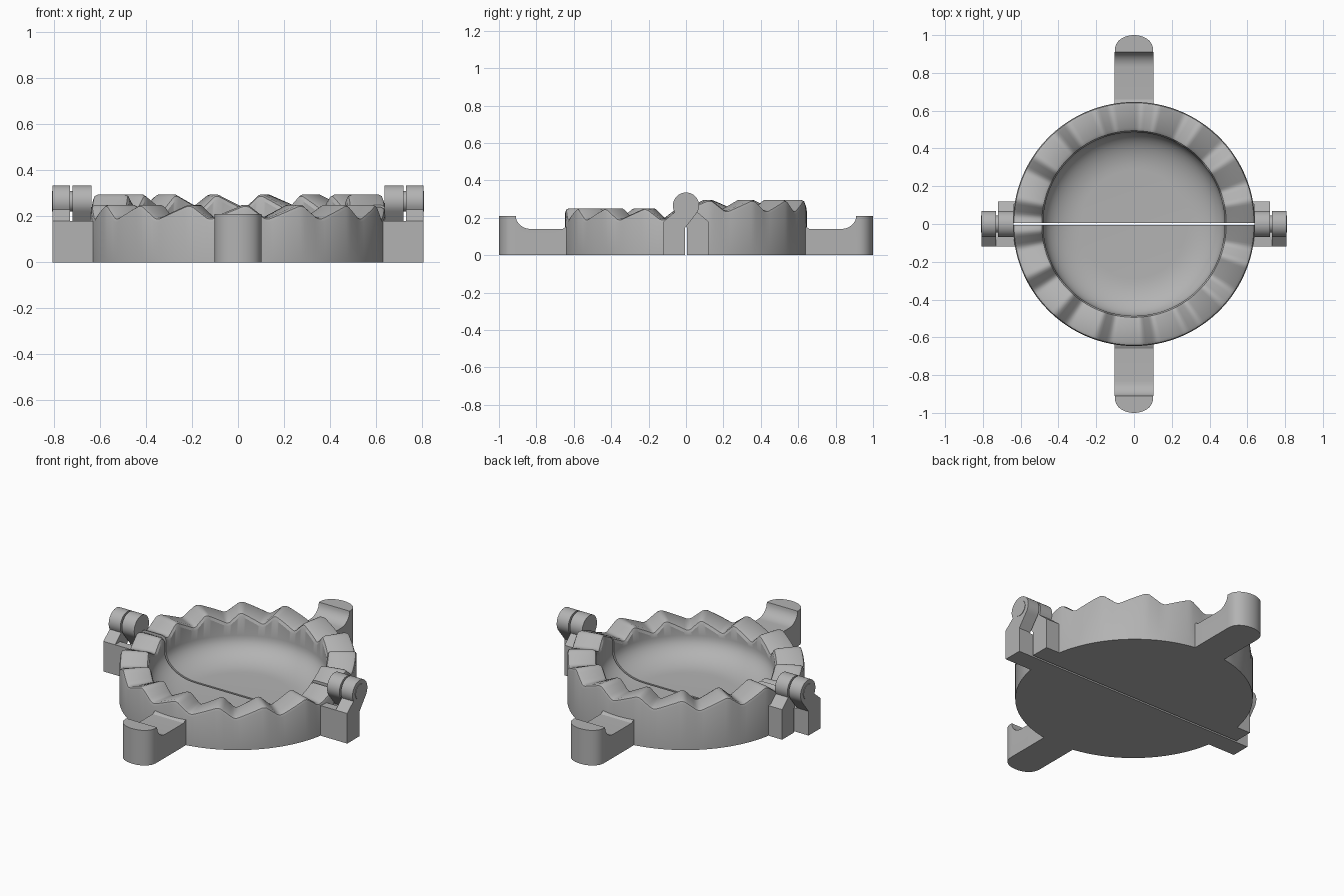
import bpy, bmesh, math
from math import sin, cos, pi, radians

if "Cube" in bpy.data.objects:
    bpy.data.objects.remove(bpy.data.objects["Cube"])

GREY = (0.45, 0.45, 0.45, 1)
plastic = bpy.data.materials.new("grey plastic")
plastic.use_nodes = True
plastic.diffuse_color = GREY
bsdf = plastic.node_tree.nodes["Principled BSDF"]
bsdf.inputs["Base Color"].default_value = GREY
bsdf.inputs["Roughness"].default_value = 0.6


def finish(name, bm):
    bmesh.ops.remove_doubles(bm, verts=bm.verts, dist=0.0002)
    bmesh.ops.recalc_face_normals(bm, faces=bm.faces)
    mesh = bpy.data.meshes.new(name)
    bm.to_mesh(mesh)
    bm.free()
    mesh.materials.append(plastic)
    ob = bpy.data.objects.new(name, mesh)
    bpy.context.collection.objects.link(ob)
    bpy.ops.object.select_all(action='DESELECT')
    ob.select_set(True)
    bpy.context.view_layer.objects.active = ob
    bpy.ops.object.shade_smooth_by_angle(angle=radians(28))
    return ob


def loft(name, loops):
    """Solid through a row of closed loops with capped ends."""
    bm = bmesh.new()
    rows = [[bm.verts.new(p) for p in loop] for loop in loops]
    for a, b in zip(rows, rows[1:]):
        for i in range(len(a)):
            j = (i + 1) % len(a)
            bm.faces.new((a[i], a[j], b[j], b[i]))
    bm.faces.new(rows[0])
    bm.faces.new(rows[-1])
    return finish(name, bm)


def extrude_x(name, profile, x0, x1):
    return loft(name, [[(x, y, z) for y, z in profile] for x in (x0, x1)])


R, BOWL, FLOOR, GAP = 0.64, 0.48, 0.03, 0.006
STEPS = 160


# Crimping teeth: the two rims are complementary so they mate when folded
def rim_height(t, side):
    u = ((pi - t) / radians(22.5) + 0.5) % 1
    wave = u / 0.65 if u < 0.65 else (1 - u) / 0.35
    wave = min(1, max(0, wave * 1.2 - 0.1))
    return 0.195 + 0.055 * wave if side < 0 else 0.295 - 0.055 * wave


def body_section(h):
    section = [(0, 0), (R, 0), (R, h - 0.02), (R - 0.005, h - 0.007),
               (R - 0.02, h), (BOWL + 0.025, h), (BOWL + 0.008, h - 0.008),
               (BOWL, h - 0.025)]
    for i in range(11):
        a = i / 10 * pi / 2
        section.append((0.28 + 0.2 * cos(a), FLOOR + 0.13 * (1 - sin(a))))
    return section + [(0, FLOOR)]


def half_body(name, side):
    loops = []
    for i in range(STEPS + 1):
        t = pi * i / STEPS
        loops.append([(r * cos(t), side * (GAP + r * sin(t)), z)
                      for r, z in body_section(rim_height(t, side))])
    return loft(name, loops)


# Grip tab: low shelf sweeping up to a thumb stop with a rounded end
def handle(name, side):
    loops = []
    n = 24
    for i in range(n + 1):
        a = pi * i / n
        x = -0.102 * cos(a)
        end = 0.91 + 0.09 * sin(a) ** 0.8
        prof = [(0.6, 0), (0.6, 0.16), (0.645, 0.15), (0.66, 0.14)]
        for k in range(9):
            b = k / 8 * pi / 2
            prof.append((0.83 + 0.08 * sin(b), 0.21 - 0.07 * cos(b)))
        prof += [(end, 0.21), (end, 0)]
        loops.append([(x, side * y, z) for y, z in prof])
    return loft(name, loops)


# Hinge arm: upright block that leans into a round knuckle on the axis
AXIS, KNUCKLE = 0.265, 0.07


def hinge_arm(name, side, x0, x1):
    prof = [(0.12, 0), (0.12, 0.18)]
    for i in range(25):
        a = radians(-30 + 250 * i / 24)
        prof.append((KNUCKLE * cos(a), AXIS + KNUCKLE * sin(a)))
    prof += [(-GAP, 0.16), (GAP, 0.145), (GAP, 0)]
    return extrude_x(name, [(side * y, z) for y, z in prof], x0, x1)


def hinge_pin(name, x0, x1):
    circle = [(0.045 * cos(2 * pi * i / 32), AXIS + 0.045 * sin(2 * pi * i / 32))
              for i in range(32)]
    return extrude_x(name, circle, x0, x1)


for label, side in (("front", -1), ("back", 1)):
    half_body(label + "_mold_half", side)
    handle(label + "_handle", side)

for label, s in (("left", 1), ("right", -1)):
    hinge_arm(label + "_outer_hinge_arm", -1, s * 0.73, s * 0.807)
    hinge_arm(label + "_inner_hinge_arm", 1, s * 0.638, s * 0.72)
    hinge_pin(label + "_hinge_pin", s * 0.65, s * 0.81)
    # Block tying the outer arm to the front half, under the inner knuckle
    extrude_x(label + "_front_hinge_block",
              [(-0.12, 0), (-GAP, 0), (-GAP, 0.14), (-0.07, 0.18), (-0.12, 0.18)],
              s * 0.6, s * 0.735)
    # Block tying the inner arm to the back half
    extrude_x(label + "_back_hinge_block",
              [(0.12, 0), (GAP, 0), (GAP, 0.145), (0.05, 0.2), (0.12, 0.18)],
              s * 0.6, s * 0.645)
